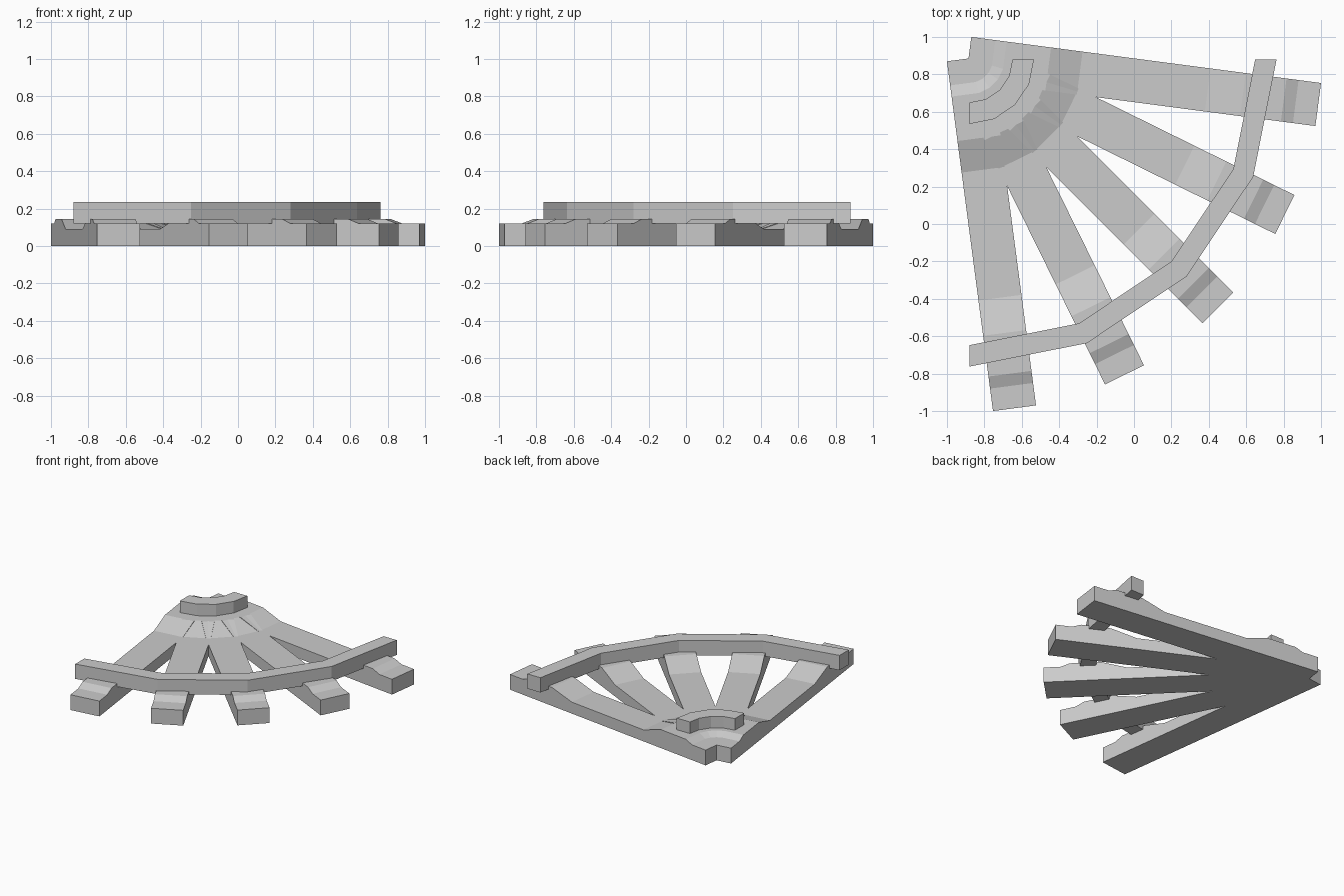
import bpy
from math import radians, cos, sin
from mathutils import Matrix, Vector

if "Cube" in bpy.data.objects:
    bpy.data.objects.remove(bpy.data.objects["Cube"])


def prism(name, points, offset, matrix=None):
    """Extrude a closed outline of 3D points along an offset vector."""
    n = len(points)
    offset = Vector(offset)
    verts = [Vector(p) for p in points]
    verts += [v + offset for v in verts]
    faces = [tuple(range(n)), tuple(range(2 * n - 1, n - 1, -1))]
    faces += [((i + 1) % n, i, n + i, n + (i + 1) % n) for i in range(n)]
    mesh = bpy.data.meshes.new(name)
    mesh.from_pydata(verts, [], faces)
    if matrix:
        mesh.transform(matrix)
    obj = bpy.data.objects.new(name, mesh)
    bpy.context.collection.objects.link(obj)
    return obj


# Fanned slats: one side profile (distance from pivot, height), swung round the corner
pivot = Vector((-0.885, 0.885, 0))
half_width = 0.116
profile = [(0, 0), (1.886, 0), (1.886, 0.12), (1.765, 0.12), (1.70, 0.145),
           (1.48, 0.145), (1.29, 0.09), (0.60, 0.09), (0.43, 0.145),
           (0.19, 0.145), (0.13, 0.12), (0, 0.12)]
for i in range(5):
    angle = radians(-7.5 - 18.75 * i)
    place = Matrix.Translation(pivot) @ Matrix.Rotation(angle, 4, 'Z')
    prism(f"slat_{i + 1}", [(d, -half_width, z) for d, z in profile],
          (0, 2 * half_width, 0), place)


# Faceted quarter-ring rails lying across the slats
def rail(name, inner, outer, bottom=0.12, top=0.236):
    angles = [radians(-22.5 * i) for i in range(5)]
    cx, cy = -0.88, 0.88
    outline = [(cx + outer * cos(a), cy + outer * sin(a), bottom)
               for a in reversed(angles)]
    outline += [(cx + inner * cos(a), cy + inner * sin(a), bottom)
                for a in angles]
    # outline runs counter-clockwise, so reverse the sweep for outward faces
    return prism(name, outline, (0, 0, top - bottom))


rail("hub_rail", 0.23, 0.345)
rail("outer_rail", 1.528, 1.642)

# Make every surface face outward
import bmesh
for obj in bpy.context.collection.objects:
    bm = bmesh.new()
    bm.from_mesh(obj.data)
    bmesh.ops.recalc_face_normals(bm, faces=bm.faces)
    bm.to_mesh(obj.data)
    bm.free()
